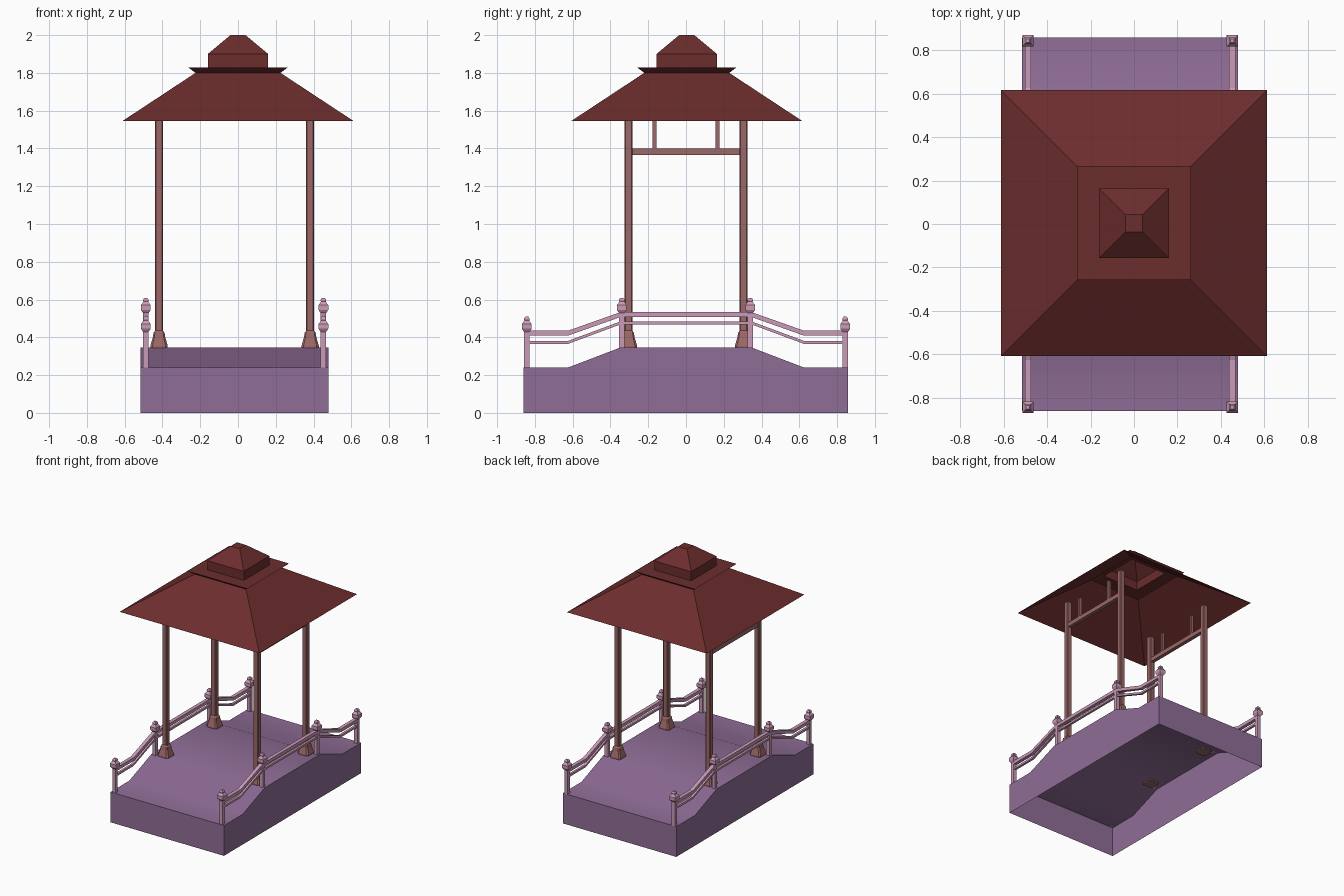
import bpy, bmesh

if "Cube" in bpy.data.objects:
    bpy.data.objects.remove(bpy.data.objects["Cube"])

CX = -0.018   # the platform, columns and rails sit slightly left of the roof


def material(name, rgb):
    m = bpy.data.materials.new(name)
    m.diffuse_color = (*rgb, 1)
    m.use_nodes = True
    m.node_tree.nodes["Principled BSDF"].inputs["Base Color"].default_value = m.diffuse_color
    return m


STONE = material("purple_stone", (0.28, 0.155, 0.31))
ROOF = material("red_roof", (0.15, 0.026, 0.026))
WOOD = material("brown_wood", (0.33, 0.14, 0.135))
RAIL = material("pink_rail", (0.60, 0.33, 0.48))


def finish(name, bm, mat):
    bmesh.ops.recalc_face_normals(bm, faces=bm.faces)
    me = bpy.data.meshes.new(name)
    bm.to_mesh(me)
    bm.free()
    me.materials.append(mat)
    ob = bpy.data.objects.new(name, me)
    bpy.context.collection.objects.link(ob)
    return ob


def tower(name, profile, x, y, mat, chamfer=0.0, bottom=True):
    """Stack square rings given as (half width, z), optionally with cut corners."""
    bm = bmesh.new()
    rings = []
    for h, z in profile:
        if chamfer:
            c = h * (1 - chamfer)
            pts = [(h, -c), (h, c), (c, h), (-c, h), (-h, c), (-h, -c), (-c, -h), (c, -h)]
        else:
            pts = [(h, -h), (h, h), (-h, h), (-h, -h)]
        rings.append([bm.verts.new((x + px, y + py, z)) for px, py in pts])
    n = len(rings[0])
    for a, b in zip(rings, rings[1:]):
        for i in range(n):
            j = (i + 1) % n
            bm.faces.new((a[i], a[j], b[j], b[i]))
    bm.faces.new(rings[-1])
    if bottom:
        bm.faces.new(rings[0][::-1])
    return finish(name, bm, mat)


def side_prism(name, outline, x, half, mat, open_edge=None):
    """Extrude a (y, z) outline across x; one edge can be left open."""
    bm = bmesh.new()
    a = [bm.verts.new((x - half, y, z)) for y, z in outline]
    b = [bm.verts.new((x + half, y, z)) for y, z in outline]
    bm.faces.new(a)
    bm.faces.new(b[::-1])
    for i in range(len(a)):
        if i != open_edge:
            j = (i + 1) % len(a)
            bm.faces.new((a[i], b[i], b[j], a[j]))
    return finish(name, bm, mat)


# Raised platform with ramps, open underneath
deck = [(-0.86, 0), (-0.86, 0.24), (-0.625, 0.24), (-0.35, 0.345),
        (0.35, 0.345), (0.625, 0.24), (0.857, 0.24), (0.857, 0)]
platform = side_prism("platform", deck, CX, 0.497, STONE, open_edge=len(deck) - 1)
bpy.context.view_layer.objects.active = platform
platform.select_set(True)
bpy.ops.object.shade_smooth_by_angle()
platform.select_set(False)

# Hollow tiered roof
tower("roof", [(0.612, 1.545), (0.225, 1.80), (0.262, 1.828), (0.16, 1.828),
               (0.16, 1.90), (0.04, 2.0)], 0, 0.004, ROOF, bottom=False)

COLUMN = [(0.046, 0.335), (0.046, 0.355), (0.033, 0.40), (0.029, 0.425),
          (0.021, 0.435), (0.021, 1.58)]
CAP = [(0.014, 0), (0.014, 0.19), (0.019, 0.197), (0.026, 0.208), (0.026, 0.232),
       (0.016, 0.246), (0.013, 0.252), (0.015, 0.258), (0.013, 0.265), (0.008, 0.271)]


def rail_outline(mid, end, thick):
    path = [(-0.845, end), (-0.625, end), (-0.345, mid), (0.345, mid), (0.625, end), (0.845, end)]
    t = thick / 2
    return [(y, z + t) for y, z in path] + [(y, z - t) for y, z in reversed(path)]


for side, s in (("left", -1), ("right", 1)):
    cx, rx = CX + s * 0.40, CX + s * 0.47
    for end, e in (("front", -1), ("back", 1)):
        # Columns and the short struts standing on the tie beam
        tower(f"{side}_{end}_column", COLUMN, cx, e * 0.305, WOOD, chamfer=0.25)
        tower(f"{side}_{end}_strut", [(0.010, 1.39), (0.010, 1.56)], cx, e * 0.167, WOOD)
        # Railing posts at the outer ends and at the top of each ramp
        for where, y, z in (("outer", 0.843, 0.238), ("inner", 0.34, 0.338)):
            tower(f"{side}_{end}_{where}_post", [(h, z + dz) for h, dz in CAP],
                  rx, e * y, RAIL)
    # Tie beam between the two columns of this side
    side_prism(f"{side}_tie_beam", [(-0.30, 1.366), (0.30, 1.366), (0.30, 1.40), (-0.30, 1.40)],
               cx, 0.015, WOOD)
    # Handrail and lower rail following the ramps
    side_prism(f"{side}_handrail", rail_outline(0.521, 0.422, 0.026), rx, 0.014, RAIL)
    side_prism(f"{side}_lower_rail", rail_outline(0.477, 0.373, 0.016), rx, 0.009, RAIL)
